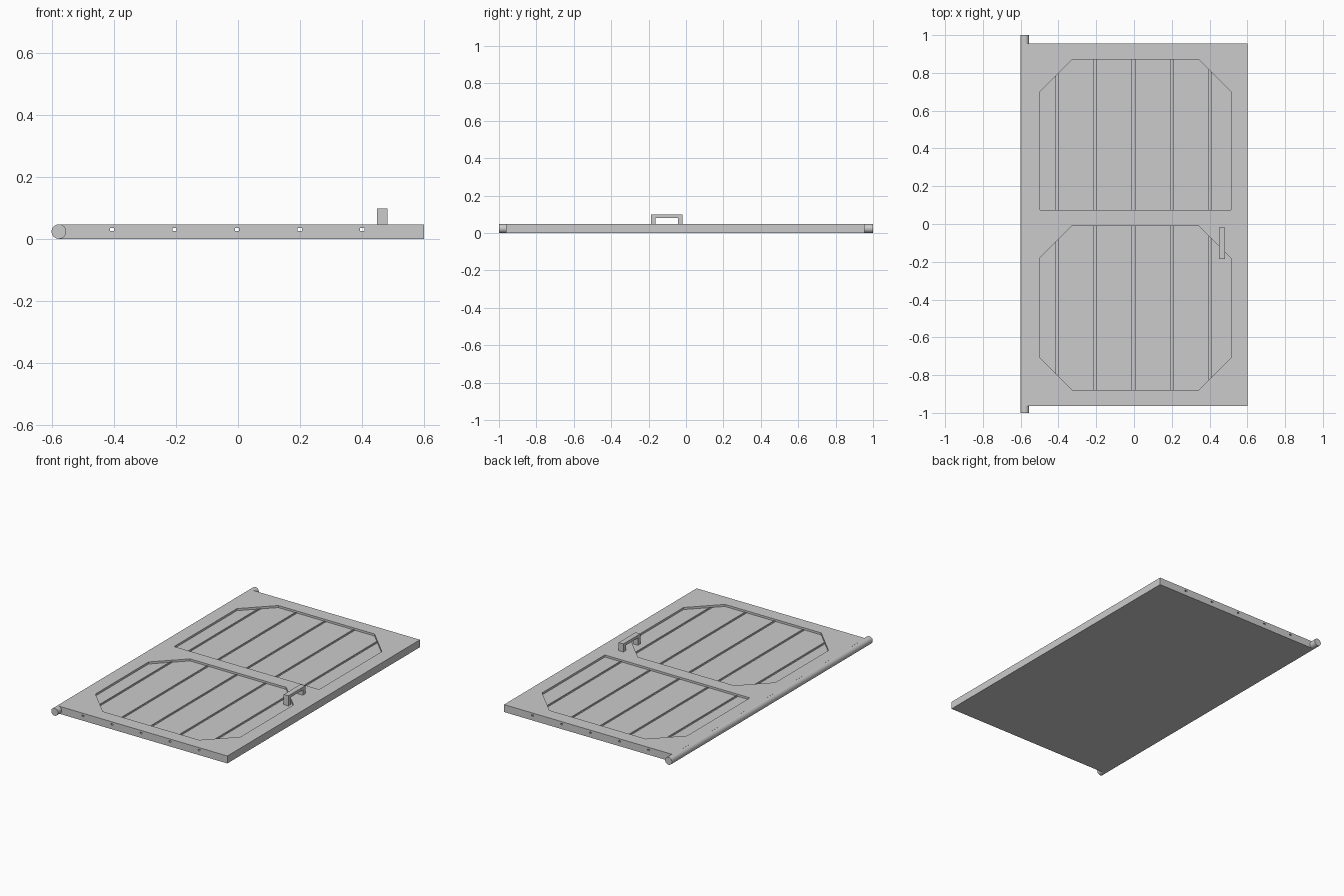
import bpy
import bmesh
from math import pi, radians

if "Cube" in bpy.data.objects:
    bpy.data.objects.remove(bpy.data.objects["Cube"], do_unlink=True)

grey = bpy.data.materials.new("plain_grey")
grey.use_nodes = True
grey.diffuse_color = (0.6, 0.6, 0.6, 1)
grey.node_tree.nodes["Principled BSDF"].inputs["Base Color"].default_value = (0.6, 0.6, 0.6, 1)

TOP = 0.047      # upper face of the door
FLOOR = 0.034    # floor of the recessed panels


def prism(name, outline, z0, z1):
    """Vertical extrusion of an xy outline."""
    bm = bmesh.new()
    face = bm.faces.new([bm.verts.new((x, y, z0)) for x, y in outline])
    out = bmesh.ops.extrude_face_region(bm, geom=[face])
    moved = [v for v in out["geom"] if isinstance(v, bmesh.types.BMVert)]
    bmesh.ops.translate(bm, verts=moved, vec=(0, 0, z1 - z0))
    bmesh.ops.recalc_face_normals(bm, faces=bm.faces)
    mesh = bpy.data.meshes.new(name)
    bm.to_mesh(mesh)
    bm.free()
    mesh.materials.append(grey)
    ob = bpy.data.objects.new(name, mesh)
    bpy.context.collection.objects.link(ob)
    return ob


def rect(x0, x1, y0, y1):
    return [(x0, y0), (x1, y0), (x1, y1), (x0, y1)]


def panel_outline(x0, x1, y0, y1, c, cut_bottom):
    """Rectangle with chamfered top corners and optionally bottom ones."""
    top = [(x1, y1 - c), (x1 - c, y1), (x0 + c, y1), (x0, y1 - c)]
    if cut_bottom:
        return [(x0, y0 + c), (x0 + c, y0), (x1 - c, y0), (x1, y0 + c)] + top
    return [(x0, y0), (x1, y0)] + top


def cut(target, cutter):
    cutter.hide_render = True
    cutter.hide_set(True)
    mod = target.modifiers.new(cutter.name, "BOOLEAN")
    mod.operation = "DIFFERENCE"
    mod.solver = "EXACT"
    mod.object = cutter


# Door slab with two recessed panels
slab = prism("door_slab", rect(-0.577, 0.6, -0.963, 0.955), 0, TOP)
cut(slab, prism("upper_recess_cutter",
                panel_outline(-0.498, 0.513, 0.075, 0.87, 0.17, False), FLOOR, 0.1))
cut(slab, prism("lower_recess_cutter",
                panel_outline(-0.498, 0.513, -0.878, -0.01, 0.17, True), FLOOR, 0.1))

# Plank gaps running the full length of the door
for i in range(5):
    x = -0.003 + (i - 2) * 0.202
    cut(slab, prism(f"plank_gap_cutter_{i + 1}",
                    rect(x - 0.007, x + 0.007, -1.1, 1.1), 0.026, 0.035))

# Hinge rod along the left edge
bpy.ops.mesh.primitive_cylinder_add(vertices=32, radius=0.0235, depth=2,
                                    location=(-0.5785, 0, 0.0235), rotation=(pi / 2, 0, 0))
rod = bpy.context.object
rod.name = "hinge_rod"
rod.data.materials.append(grey)
bpy.ops.object.shade_smooth_by_angle(angle=radians(40))

# Pull handle: a bar on two legs, the outer one reaching into the recess
prism("handle_bar", rect(0.449, 0.482, -0.186, -0.018), 0.08, 0.098)
prism("handle_lower_leg", rect(0.449, 0.482, -0.186, -0.163), FLOOR, 0.08)
prism("handle_upper_leg", rect(0.449, 0.482, -0.043, -0.018), TOP, 0.08)
